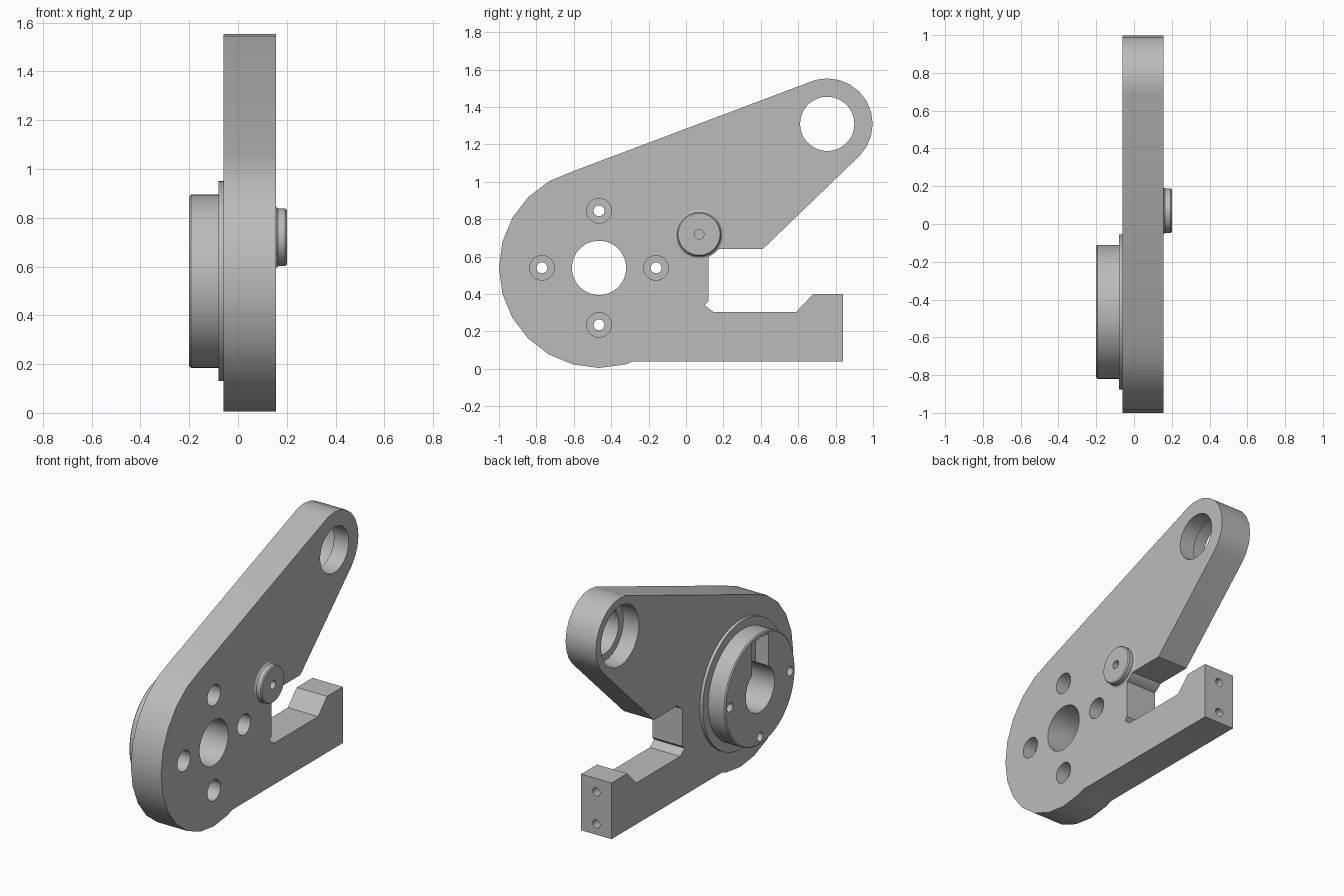
import bpy, bmesh, math
from mathutils import Vector

cube = bpy.data.objects.get("Cube")
if cube:
    bpy.data.objects.remove(cube, do_unlink=True)

# Plate thickness range and main centres (y, z)
X0, X1 = -0.06, 0.155
HUB, EYE, BOSS = (-0.465, 0.54), (0.755, 1.31), (0.07, 0.72)

grey = bpy.data.materials.new("plain grey")
grey.use_nodes = True
grey.diffuse_color = (0.5, 0.5, 0.5, 1)
grey.node_tree.nodes["Principled BSDF"].inputs["Base Color"].default_value = (0.5, 0.5, 0.5, 1)


def finish(name, bm):
    bmesh.ops.recalc_face_normals(bm, faces=bm.faces)
    mesh = bpy.data.meshes.new(name)
    bm.to_mesh(mesh)
    bm.free()
    mesh.materials.append(grey)
    obj = bpy.data.objects.new(name, mesh)
    bpy.context.collection.objects.link(obj)
    return obj


def arc(centre, radius, start, end, step):
    count = round(abs(end - start) / step)
    angles = [math.radians(start + (end - start) * i / count) for i in range(count + 1)]
    return [(centre[0] + radius * math.cos(a), centre[1] + radius * math.sin(a)) for a in angles]


def extrude(name, outline, x0, x1):
    bm = bmesh.new()
    face = bm.faces.new([bm.verts.new((x0, y, z)) for y, z in outline])
    side = bmesh.ops.extrude_face_region(bm, geom=[face])["geom"]
    moved = [v for v in side if isinstance(v, bmesh.types.BMVert)]
    bmesh.ops.translate(bm, vec=(x1 - x0, 0, 0), verts=moved)
    return finish(name, bm)


def turn(name, centre, profile, sides=64):
    # Closed solid turned around the x direction from (x, radius) pairs
    bm = bmesh.new()
    rings = []
    for x, r in profile:
        points = arc(centre, r, 0, 360, 360 / sides)[:-1]
        rings.append([bm.verts.new((x, y, z)) for y, z in points])
    for a, b in zip(rings, rings[1:]):
        for i in range(sides):
            j = (i + 1) % sides
            bm.faces.new((a[i], a[j], b[j], b[i]))
    bm.faces.new(rings[0])
    bm.faces.new(rings[-1])
    return finish(name, bm)


def drill(name, centre, radius, x0, x1, sides=48):
    return turn(name, centre, [(x0, radius), (x1, radius)], sides)


# Plate: round hub end, tapering arm with an eye, and a hooked lower jaw
outline = [(-0.28, 0.04), (0.84, 0.04), (0.84, 0.40), (0.68, 0.40), (0.59, 0.305),
           (0.145, 0.305), (0.10, 0.34), (0.12, 0.36)]
outline += arc(BOSS, 0.13, -67.4, -38, 5)
outline += [(0.41, 0.64)]
outline += arc(EYE, 0.243, -45, 105, 15)
outline += arc(HUB, 0.535, 105, 285, 15)
plate = extrude("side_plate", outline, X0, X1)

# Stepped hub and small turned boss on opposite faces
hub = turn("stepped_hub", HUB, [(X0, 0.41), (-0.08, 0.41), (-0.08, 0.355),
                                (-0.193, 0.355), (-0.2, 0.348)])
boss = turn("pivot_boss", BOSS, [(X1, 0.13), (0.158, 0.123), (0.165, 0.118),
                                 (0.193, 0.118), (0.2, 0.112)])

# Cutters: bores, counterbored screw holes, keyway and jaw end holes
hub_cuts = [drill("hub_bore_cutter", HUB, 0.145, -0.4, 0.4)]
plate_cuts = [drill("eye_bore_cutter", EYE, 0.145, -0.4, 0.4),
              drill("eye_recess_cutter", EYE, 0.192, -0.4, 0.05)]
for y, z in arc(HUB, 0.305, 0, 270, 90):
    hub_cuts.append(drill("screw_hole_cutter", (y, z), 0.029, -0.4, 0.4, 24))
    plate_cuts.append(drill("screw_recess_cutter", (y, z), 0.066, 0.07, 0.4, 32))
cy, cz = HUB
key = [(cy - 0.083, cz), (cy + 0.083, cz), (cy + 0.083, cz + 0.325), (cy - 0.083, cz + 0.325)]
hub_cuts.append(extrude("keyway_cutter", key, -0.4, -0.11))
for z in (0.11, 0.315):
    hole = drill("end_hole_cutter", (0, 0), 0.026, -0.1, 0.1, 24)
    hole.rotation_euler.z = math.pi / 2
    hole.location = Vector(((X0 + X1) / 2, 0.84, z))
    plate_cuts.append(hole)
boss_cuts = [drill("boss_hole_cutter", BOSS, 0.026, 0.16, 0.4, 24)]

for part, cutters in ((plate, hub_cuts + plate_cuts), (hub, hub_cuts), (boss, boss_cuts)):
    for cutter in cutters:
        mod = part.modifiers.new(cutter.name, "BOOLEAN")
        mod.operation = "DIFFERENCE"
        mod.solver = "EXACT"
        mod.object = cutter
    bpy.ops.object.select_all(action="DESELECT")
    part.select_set(True)
    bpy.context.view_layer.objects.active = part
    for mod in list(part.modifiers):
        bpy.ops.object.modifier_apply(modifier=mod.name)
    bpy.ops.object.shade_smooth_by_angle(angle=math.radians(25))

for cutter in hub_cuts + plate_cuts + boss_cuts:
    bpy.data.objects.remove(cutter, do_unlink=True)
